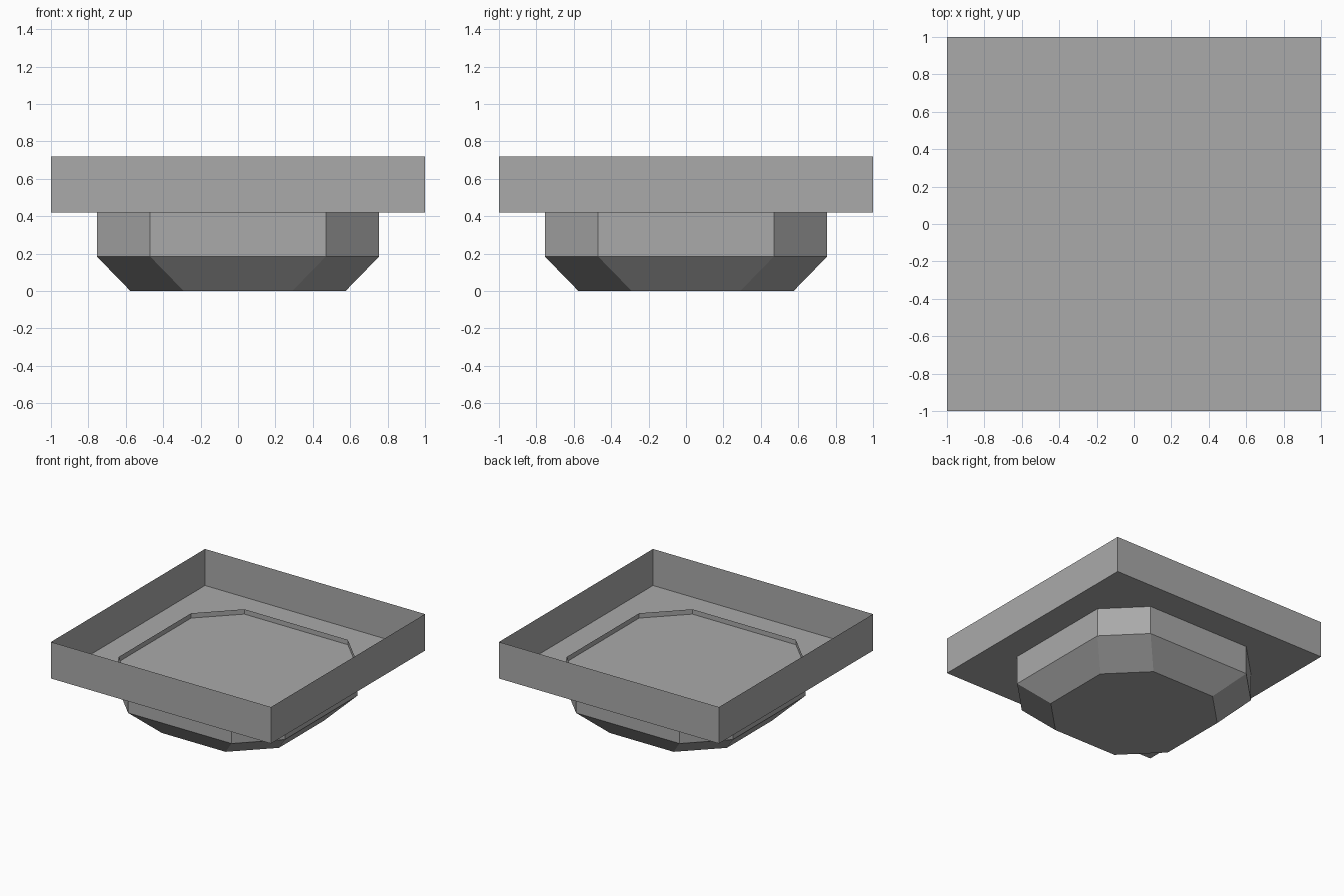
import bpy
import bmesh

cube = bpy.data.objects.get("Cube")
if cube:
    bpy.data.objects.remove(cube, do_unlink=True)

# One plain grey for everything
grey = bpy.data.materials.new("plain grey")
grey.use_nodes = True
grey.diffuse_color = (0.4, 0.4, 0.4, 1)
bsdf = grey.node_tree.nodes["Principled BSDF"]
bsdf.inputs["Base Color"].default_value = grey.diffuse_color
bsdf.inputs["Roughness"].default_value = 0.8


def square(half):
    return [(-half, -half), (half, -half), (half, half), (-half, half)]


def octagon(reach, corner):
    """Square of half-width reach with its corners cut off."""
    quarter = [(-corner, -reach), (corner, -reach)]
    points = []
    for _ in range(4):
        points += quarter
        quarter = [(-y, x) for x, y in quarter]
    return points


def open_shell(name, sections):
    """Thin-walled shell through (outline, height) sections, closed below."""
    bm = bmesh.new()
    rings = [[bm.verts.new((x, y, z)) for x, y in outline]
             for outline, z in sections]
    bm.faces.new(rings[0][::-1])
    for low, high in zip(rings, rings[1:]):
        n = len(low)
        for i in range(n):
            j = (i + 1) % n
            bm.faces.new((low[i], low[j], high[j], high[i]))
    mesh = bpy.data.meshes.new(name)
    bm.to_mesh(mesh)
    bm.free()
    mesh.materials.append(grey)
    obj = bpy.data.objects.new(name, mesh)
    bpy.context.collection.objects.link(obj)
    return obj


# Square open tray
TRAY_FLOOR, TRAY_TOP = 0.42, 0.72
open_shell("tray", [(square(1), TRAY_FLOOR), (square(1), TRAY_TOP)])

# Tapered octagonal base, its rim standing a little above the tray floor
wide = octagon(0.755, 0.47)
open_shell("octagonal_base", [
    (octagon(0.575, 0.29), 0),
    (wide, 0.185),
    (wide, TRAY_FLOOR + 0.04),
])
